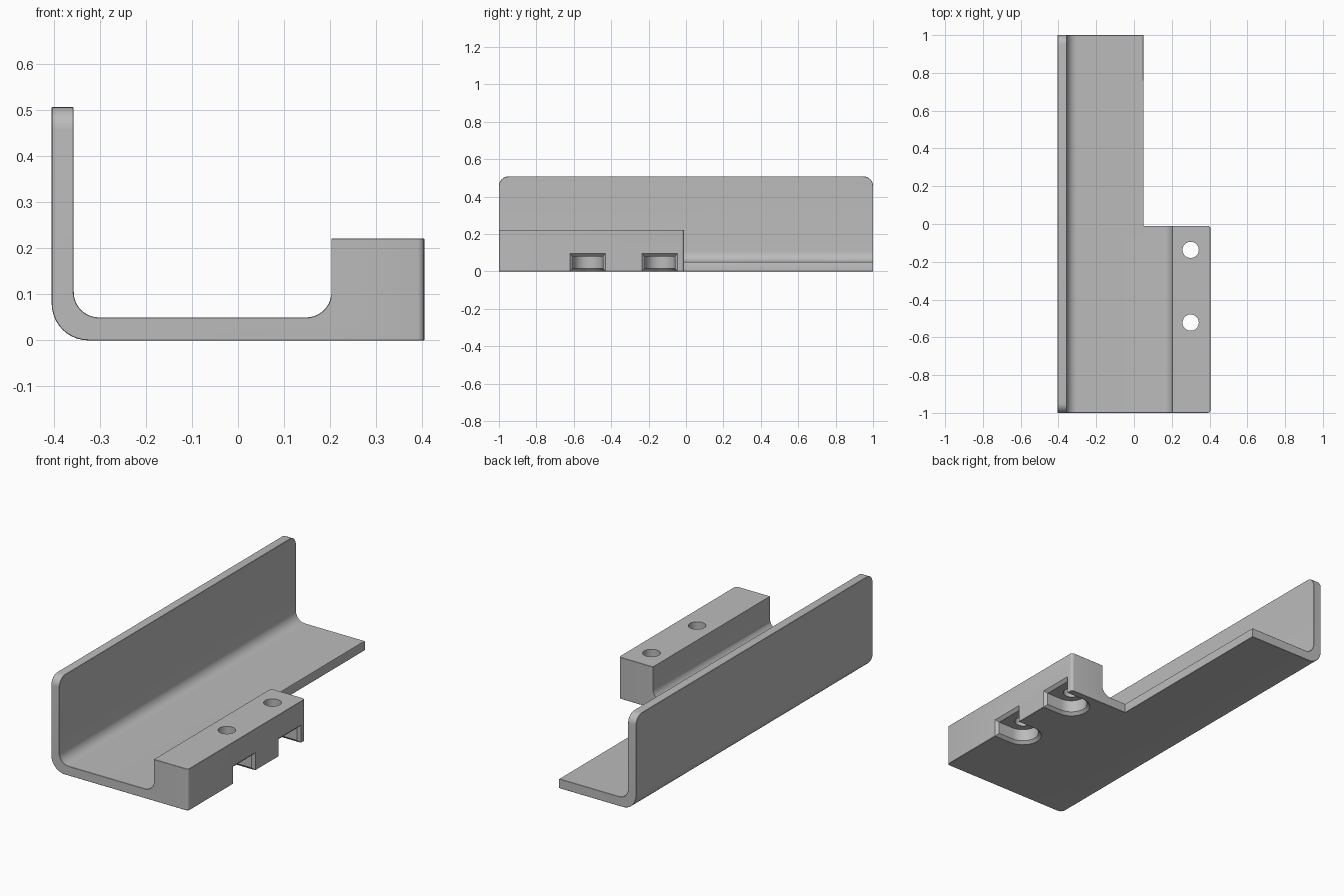
import bpy
import bmesh
from math import pi, cos, sin
from mathutils import Vector

cube = bpy.data.objects.get("Cube")
if cube:
    bpy.data.objects.remove(cube)

CH = 0.015       # edge chamfer
EDGE, TOP, BLOCK_TOP = 0.405, 0.507, 0.222
NOTCH_X, NOTCH_Y = 0.05, -0.01

grey = bpy.data.materials.new("plain grey")
grey.use_nodes = True
grey.diffuse_color = (0.5, 0.5, 0.5, 1)
grey.node_tree.nodes["Principled BSDF"].inputs["Base Color"].default_value = (0.5, 0.5, 0.5, 1)


def arc(cx, cy, r, a0, a1, n=10):
    steps = [a0 + (a1 - a0) * i / n for i in range(n + 1)]
    return [(cx + r * cos(a * pi / 180), cy + r * sin(a * pi / 180)) for a in steps]


def loft(name, rings):
    """Closed solid through rings of equal length."""
    bm = bmesh.new()
    loops = [[bm.verts.new(p) for p in ring] for ring in rings]
    for a, b in zip(loops, loops[1:]):
        for i in range(len(a)):
            j = (i + 1) % len(a)
            bm.faces.new((a[i], a[j], b[j], b[i]))
    bm.faces.new(loops[0])
    bm.faces.new(loops[-1])
    bmesh.ops.recalc_face_normals(bm, faces=bm.faces)
    mesh = bpy.data.meshes.new(name)
    bm.to_mesh(mesh)
    bm.free()
    obj = bpy.data.objects.new(name, mesh)
    bpy.context.collection.objects.link(obj)
    return obj


def cut(obj, cutter):
    """Subtract a cutter and remove it again."""
    mod = obj.modifiers.new("cut", 'BOOLEAN')
    mod.operation, mod.solver, mod.object = 'DIFFERENCE', 'EXACT', cutter
    deps = bpy.context.evaluated_depsgraph_get()
    mesh = bpy.data.meshes.new_from_object(obj.evaluated_get(deps))
    obj.modifiers.clear()
    obj.data = mesh
    bpy.data.objects.remove(cutter)


def bevel(bm, rule, size, segments=1):
    edges = [e for e in bm.edges if e.is_manifold and e.is_convex
             and e.calc_face_angle() > 0.7 and rule(*(v.co for v in e.verts))]
    bmesh.ops.bevel(bm, geom=edges, offset=size, offset_type='OFFSET', segments=segments,
                    profile=0.5, affect='EDGES', clamp_overlap=True)


def near(a, b):
    return abs(a - b) < 0.001


# Bracket: tall wall, thin floor and thick mounting block in one profile
profile = (arc(-0.325, 0.08, 0.08, 270, 180)
           + [(-EDGE, TOP), (-0.357, TOP)]
           + arc(-0.302, 0.105, 0.055, 180, 270)
           + arc(0.148, 0.105, 0.055, 270, 360)
           + [(0.203, BLOCK_TOP), (EDGE, BLOCK_TOP), (EDGE, 0)])
bracket = loft("bracket", [[(x, y, z) for x, z in profile] for y in (-1, 1)])

# Notch behind the block
corner = [(NOTCH_X, NOTCH_Y), (1, NOTCH_Y), (1, 2), (NOTCH_X, 2)]
cut(bracket, loft("notch", [[(x, y, z) for x, y in corner] for z in (-1, 1)]))

# Rounded corners, then the chamfer on the outer edges
bm = bmesh.new()
bm.from_mesh(bracket.data)
bmesh.ops.dissolve_limit(bm, angle_limit=0.01, verts=bm.verts, edges=bm.edges)
bevel(bm, lambda a, b: near(a.z, TOP) and near(b.z, TOP) and near(a.y, b.y), 0.05, 8)
bevel(bm, lambda a, b: near(a.x, EDGE) and near(b.x, EDGE) and near(a.y, b.y), CH, 4)


def chamfered(a, b):
    mid = (a + b) / 2
    block_inner_edge = near(a.x, 0.203) and near(b.x, 0.203) and not near(a.y, b.y)
    upright = near(a.x, b.x) and near(a.y, b.y) and mid.x > 0
    floor_step = near(mid.y, NOTCH_Y) and CH < mid.z < BLOCK_TOP - CH
    return not (block_inner_edge or upright or floor_step)


bevel(bm, chamfered, CH - 0.001)
bm.to_mesh(bracket.data)
bm.free()

# Screw holes with open nut slots below, flared at the rim
for y in (-0.525, -0.14):
    def slot_ring(r, z):
        pts = arc(0.30, y, r, 90, 270, 20) + [(0.5, y - r), (0.5, y + r)]
        return [(px, py, z) for px, py in pts]

    cut(bracket, loft("slot", [slot_ring(0.08 + f, z) for f, z in
                               ((2 * CH, -CH), (0, CH), (0, 0.08))]))

    def mouth_ring(x, f):
        w = 0.08 + f
        return [(x, y - w, -0.1), (x, y + w, -0.1), (x, y + w, w), (x, y - w, w)]

    cut(bracket, loft("mouth", [mouth_ring(EDGE - CH, 0), mouth_ring(EDGE + CH, 2 * CH)]))
    circle = arc(0.30, y + 0.003, 0.043, 0, 360, 32)[:-1]
    cut(bracket, loft("hole", [[(px, py, z) for px, py in circle] for z in (0.04, 0.4)]))

bracket.data.materials.clear()
bracket.data.materials.append(grey)
bpy.ops.object.select_all(action='DESELECT')
bracket.select_set(True)
bpy.context.view_layer.objects.active = bracket
bpy.ops.object.shade_smooth_by_angle(angle=0.5)
